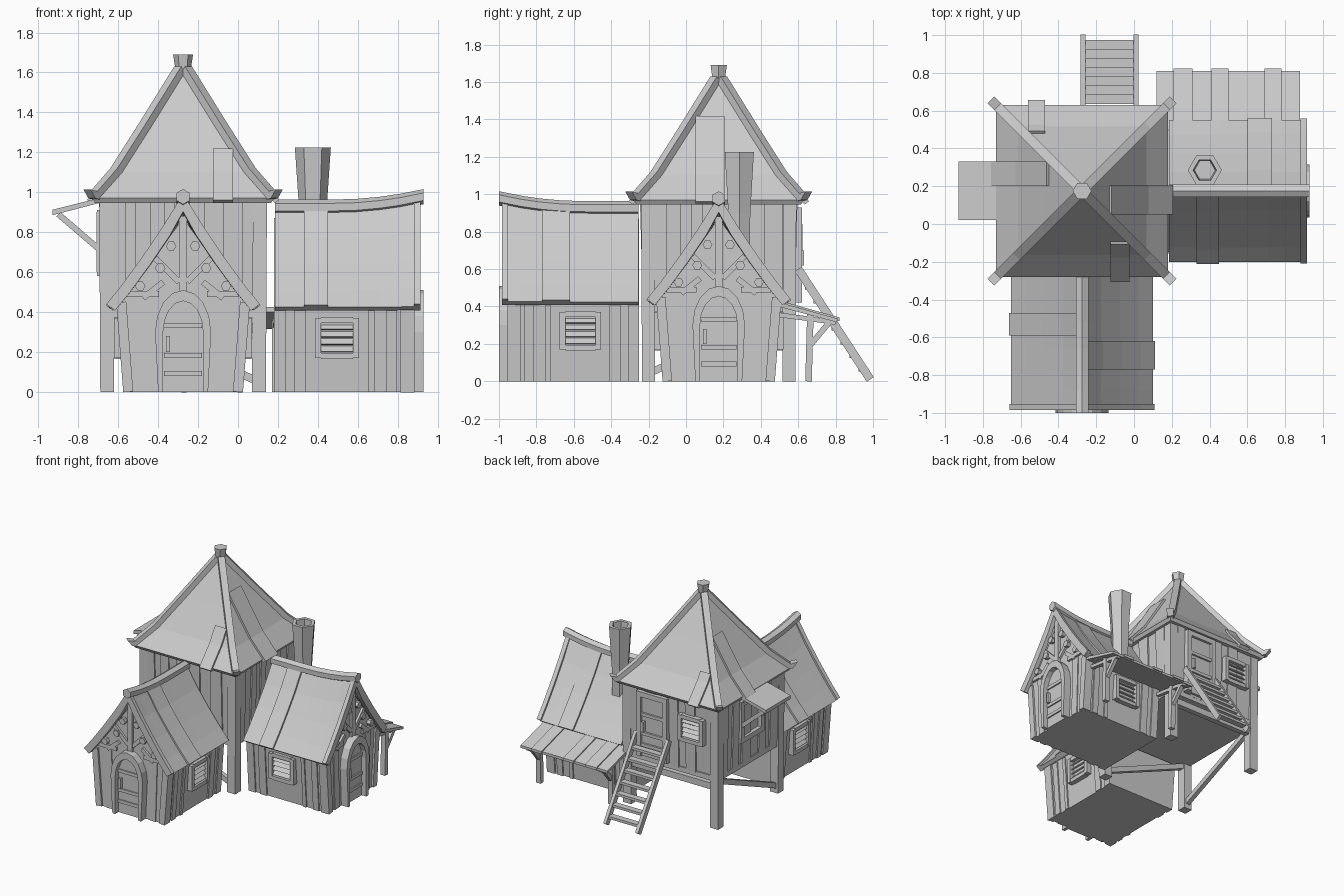
import bpy, bmesh, math, random
from mathutils import Vector, Matrix

random.seed(4)
cube = bpy.data.objects.get("Cube")
if cube:
    bpy.data.objects.remove(cube)

grey = bpy.data.materials.new("plain_grey")
grey.use_nodes = True
grey.diffuse_color = (0.6, 0.6, 0.6, 1)
grey.node_tree.nodes["Principled BSDF"].inputs["Base Color"].default_value = (0.6, 0.6, 0.6, 1)

WORLD = Matrix.Identity(4)


def loft(name, rings, M=WORLD):
    """Skin a list of equal-length rings and cap both ends."""
    bm = bmesh.new()
    vs = [[bm.verts.new(M @ Vector(p)) for p in r] for r in rings]
    n = len(vs[0])
    for a, b in zip(vs, vs[1:]):
        for i in range(n):
            bm.faces.new((a[i], a[(i + 1) % n], b[(i + 1) % n], b[i]))
    bm.faces.new(vs[0][::-1])
    bm.faces.new(vs[-1])
    bmesh.ops.recalc_face_normals(bm, faces=bm.faces)
    me = bpy.data.meshes.new(name)
    bm.to_mesh(me)
    bm.free()
    me.materials.append(grey)
    ob = bpy.data.objects.new(name, me)
    bpy.context.collection.objects.link(ob)
    return ob


def slab(name, pts, y0, y1, M=WORLD):
    """Extrude an x-z outline along y."""
    return loft(name, [[(x, y, z) for x, z in pts] for y in (y0, y1)], M)


def box(name, x0, x1, y0, y1, z0, z1, M=WORLD):
    return slab(name, [(x0, z0), (x1, z0), (x1, z1), (x0, z1)], y0, y1, M)


def beam(name, a, b, w, d, M=WORLD):
    """Square timber between two points; d is measured towards y."""
    a, b = Vector(a), Vector(b)
    t = (b - a).normalized()
    ref = Vector((0, 1, 0)) if abs(t.y) < 0.9 else Vector((0, 0, 1))
    u = ref.cross(t).normalized() * w / 2
    v = t.cross(u).normalized() * d / 2
    return loft(name, [[p + u + v, p - u + v, p - u - v, p + u - v] for p in (a, b)], M)


def hexring(r, z, x=0, y=0):
    return [(x + r * math.cos(i * math.pi / 3), y + r * math.sin(i * math.pi / 3), z) for i in range(6)]


def square(h, z):
    return [(-h, -h, z), (h, -h, z), (h, h, z), (-h, h, z)]


def place(x, y, z=0, deg=0):
    return Matrix.Translation((x, y, z)) @ Matrix.Rotation(math.radians(deg), 4, 'Z')


def strip(name, path, y0, y1, M):
    """Repair plank lying on a roof path of (x, z) points."""
    up = [(x + 0.012, z + 0.009) for x, z in path]
    slab(name, up + [(x - 0.01, z - 0.008) for x, z in reversed(path)], y0, y1, M)


def shutter(name, M):
    """Slatted shutter facing local -y, centred on the origin."""
    for s in (-1, 1):
        beam(name + "_side", (s * 0.095, -0.01, -0.1), (s * 0.095, -0.01, 0.1), 0.03, 0.045, M)
        beam(name + "_rail", (-0.08, -0.01, s * 0.09), (0.08, -0.01, s * 0.09), 0.03, 0.04, M)
    for i in range(4):
        z = -0.055 + i * 0.037
        slat = [(-0.022, z - 0.012), (-0.014, z - 0.016), (0.012, z + 0.012), (0.004, z + 0.016)]
        loft(name + "_slat", [[(x, y, h) for y, h in slat] for x in (-0.08, 0.08)], M)


def door_leaf(name, M):
    """Battens and handle facing local -y, standing on z = 0."""
    for z in (0.08, 0.17, 0.32):
        box(name + "_batten", -0.095, 0.095, -0.03, 0, z, z + 0.025, M)
    box(name + "_handle", -0.085, -0.065, -0.045, 0, 0.2, 0.28, M)


PROFILE = [(0, 0.93), (0.1, 0.77), (0.2, 0.635), (0.3, 0.51), (0.375, 0.425)]


def roof_section(y, t, grow=0.0):
    """Curved gable roof cross-section at y, lifted near the front."""
    lift = 0.04 * max(0, 1 - y / 0.4) ** 2
    half = [(x + 0.8 * grow * (x > 0), z + grow + lift * (z - 0.4) / 0.53) for x, z in PROFILE]
    inner = [(max(0, x - 0.8 * t), z - t * (0.58 if x else 1.6)) for x, z in half]
    outer = [(-x, z) for x, z in reversed(half)] + half[1:]
    under = list(reversed(inner)) + [(-x, z) for x, z in inner[1:]]
    return [(x, y, z) for x, z in outer + under]


def arch(w, base, spring, top):
    pts = [(w * math.cos(a), spring + (top - spring) * math.sin(a))
           for a in [i * math.pi / 8 for i in range(9)]]
    return [(base, 0)] + pts + [(-base, 0)]


def wing(tag, M, patches):
    """Gabled cottage: gable at local y = 0 facing -y."""
    slab(tag + "_walls", [(-0.29, 0), (0.29, 0), (0.322, 0.43), (0, 0.87), (-0.322, 0.43)], 0, 0.69, M)
    ys = [-0.03, 0.06, 0.16, 0.28, 0.42, 0.55, 0.685]
    loft(tag + "_roof", [roof_section(y, 0.03) for y in ys], M)
    loft(tag + "_barge_boards", [roof_section(y, 0.055, 0.012) for y in (-0.045, -0.012)], M)
    ridge = []
    for y in [-0.06] + ys[1:]:
        z = 0.925 + 0.04 * max(0, 1 - y / 0.4) ** 2
        ridge.append([(px, y, pz + z) for pz, px, _ in hexring(0.038, 0)])
    loft(tag + "_ridge_beam", ridge, M)
    # arched doorway
    outer, inner = arch(0.14, 0.125, 0.3, 0.51), arch(0.1, 0.1, 0.3, 0.455)
    slab(tag + "_door_surround", outer + inner[::-1], -0.06, 0.01, M)
    slab(tag + "_door", inner, -0.02, 0.01, M)
    door_leaf(tag + "_door", M)
    # gable timbers
    box(tag + "_king_post", -0.02, 0.02, -0.02, 0.01, 0.5, 0.88, M)
    for s in (-1, 1):
        beam(tag + "_strut", (s * 0.02, -0.005, 0.55), (s * 0.14, -0.005, 0.67), 0.03, 0.025, M)
        beam(tag + "_lower_strut", (s * 0.2, -0.005, 0.47), (s * 0.1, -0.005, 0.55), 0.03, 0.025, M)
        beam(tag + "_tie", (s * 0.12, -0.005, 0.49), (s * 0.28, -0.005, 0.49), 0.03, 0.025, M)
        beam(tag + "_corner_board", (s * 0.275, 0.02, 0), (s * 0.31, 0.02, 0.45), 0.05, 0.07, M)
        beam(tag + "_gable_plank", (s * 0.185, 0, 0), (s * 0.2, 0, 0.47), 0.06, 0.014, M)
        for x, z in ((0.06, 0.73), (0.115, 0.62), (0.215, 0.53)):
            loft(tag + "_peg", [[(s * x + a, y, z + b) for a, b, _ in hexring(0.026, 0)] for y in (-0.03, 0)], M)
        # side walls
        side = M @ place(s * 0.313, 0.375, 0.27, s * 90)
        shutter(tag + "_shutter", side)
        for y, w in ((0.1, 0.05), (0.2, 0.03), (0.56, 0.06), (0.66, 0.06)):
            beam(tag + "_side_plank", (s * 0.293, y, 0), (s * 0.323, y, 0.42), 0.014, w, M)
        strip(tag + "_roof_patch", PROFILE, *patches[s], M if s > 0 else M @ Matrix.Scale(-1, 4, (1, 0, 0)))


wing("front_wing", place(-0.275, -0.94), {1: (0.17, 0.32), -1: (0.35, 0.47)})
wing("side_wing", place(0.87, 0.175, 0, 90), {1: (0.14, 0.27), -1: (0.42, 0.54)})

# ---- tower on stilts
T = place(-0.275, 0.175)
loft("tower_walls", [square(0.395, 0.39), square(0.41, 0.97)], T)
loft("tower_floor", [square(0.405, 0.37), square(0.405, 0.41)], T)
for sx in (-1, 1):
    for sy in (-1, 1):
        beam("tower_post", (sx * 0.38, sy * 0.375, 0), (sx * 0.385, sy * 0.38, 0.96), 0.07, 0.07, T)
beam("left_brace", (-0.38, -0.36, 0.05), (-0.38, 0.36, 0.36), 0.035, 0.04, T)
beam("front_brace", (0.36, -0.37, 0.06), (-0.36, -0.37, 0.36), 0.04, 0.035, T)
beam("back_rail", (-0.38, 0.375, 0.32), (0.38, 0.375, 0.32), 0.05, 0.04, T)
for k in range(4):
    M = T @ place(0, 0, 0, 90 * k)
    x = -0.32
    while x < 0.32:
        w = random.uniform(0.05, 0.11)
        beam("tower_plank", (x, -0.4, 0.4), (x, -0.415, 0.96), w, 0.012, M)
        x += w + random.uniform(0.05, 0.1)

# pyramid roof with hip beams, patches and finial
STEPS = [(0.455, 0.97), (0.34, 1.1), (0.2, 1.32), (0.02, 1.61)]
loft("tower_roof", [square(0.44, 0.945)] + [square(h, z) for h, z in STEPS], T)


def roof_height(r):
    for (r0, z0), (r1, z1) in zip(STEPS, STEPS[1:]):
        if r >= r1:
            break
    return z0 + (z1 - z0) * (r0 - r) / (r0 - r1)


for k, (a, b) in enumerate([(-0.125, 0.03), (0.195, 0.285), (-0.155, -0.03), (0.15, 0.25)]):
    M = T @ place(0, 0, 0, 90 * k)
    top = max(abs(a), abs(b)) + 0.02
    strip("tower_roof_patch", [(r, roof_height(r)) for r in (0.47, 0.34, top) if r >= top], a, b, M)
    hip = [(0.475, 0.995), (0.44, 0.985)] + STEPS[1:]
    rings = []
    for r, z in hip:
        d = r * math.sqrt(2)
        rings.append([(d + o, s, z + h) for o, s, h in
                      ((0.01, -0.025, 0.02), (0.01, 0.025, 0.02), (-0.025, 0.025, -0.025), (-0.025, -0.025, -0.025))])
    loft("hip_beam", rings, M @ place(0, 0, 0, 45))
loft("roof_finial", [hexring(0.036, 1.6), hexring(0.05, 1.69)], T)

# back door, shutter and ladder
B = place(-0.13, 0.585, 0.42, 180)
box("back_door", -0.1, 0.1, -0.015, 0.02, 0, 0.48, B)
door_leaf("back_door", B)
for s in (-1, 1):
    box("back_door_jamb", s * 0.115 - 0.02, s * 0.115 + 0.02, -0.035, 0.02, 0, 0.5, B)
    beam("ladder_rail", (s * 0.14 - 0.13, 0.6, 0.6), (s * 0.14 - 0.13, 0.985, 0.01), 0.025, 0.045)
box("back_door_lintel", -0.135, 0.135, -0.035, 0.02, 0.47, 0.51, B)
for i in range(7):
    y, z = 0.66 + i * 0.048, 0.5 - i * 0.073
    box("ladder_rung", -0.26, 0.0, y - 0.025, y + 0.025, z - 0.01, z + 0.01)
shutter("back_shutter", place(-0.47, 0.59, 0.74, 180))

# serving window with awning on the left-hand view side
slab("window_awning", [(-0.93, 0.885), (-0.68, 0.95), (-0.68, 0.975), (-0.93, 0.912)], 0.02, 0.33)
for y in (0.05, 0.3):
    beam("awning_brace", (-0.9, y, 0.89), (-0.69, y, 0.71), 0.03, 0.025)
    beam("window_jamb", (-0.69, y, 0.6), (-0.69, y, 0.9), 0.04, 0.035)
for z in (0.6, 0.89):
    beam("window_rail", (-0.69, 0.03, z), (-0.69, 0.32, z), 0.035, 0.04)

# lean-to porch behind the side wing
lean = [(0.49, 0.4), (0.81, 0.315), (0.81, 0.335), (0.49, 0.425)]
loft("porch_roof", [[(x, y, z) for y, z in lean] for x in (0.12, 0.88)])
for x0, x1 in ((0.21, 0.31), (0.41, 0.5), (0.69, 0.78)):
    loft("porch_plank", [[(x, y + 0.012, z + 0.006) for y, z in lean] for x in (x0, x1)])
for x in (0.19, 0.82):
    beam("porch_post", (x, 0.655, 0), (x, 0.665, 0.36), 0.04, 0.035)
    beam("porch_brace", (x, 0.67, 0.2), (x, 0.77, 0.32), 0.03, 0.03)
    beam("porch_arm", (x, 0.5, 0.355), (x, 0.8, 0.315), 0.03, 0.025)

# hollow chimney
loft("chimney", [hexring(r, z, 0.375, 0.285) for r, z in
                 ((0.062, 0.55), (0.068, 0.9), (0.09, 1.225), (0.062, 1.225), (0.055, 1.12))])
